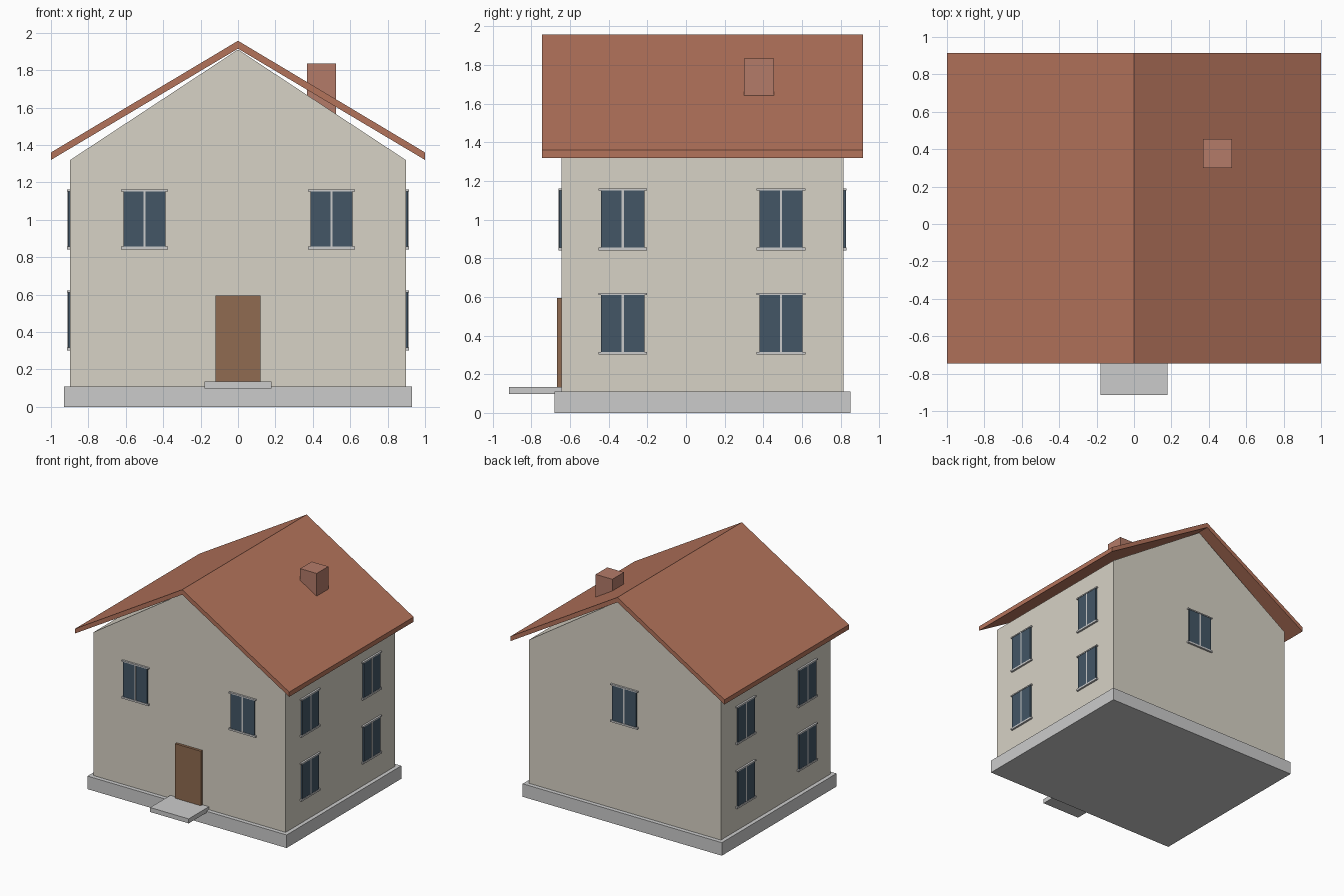
import bpy, bmesh
from math import radians
from mathutils import Matrix, Vector

if "Cube" in bpy.data.objects:
    bpy.data.objects.remove(bpy.data.objects["Cube"])


def finish(name, bm, color=None):
    bmesh.ops.recalc_face_normals(bm, faces=bm.faces)
    mesh = bpy.data.meshes.new(name)
    bm.to_mesh(mesh)
    bm.free()
    obj = bpy.data.objects.new(name, mesh)
    bpy.context.collection.objects.link(obj)
    if color:
        mat = bpy.data.materials.new(name + "_colour")
        # convert screen colour to linear
        mat.diffuse_color = [c ** 2.2 for c in color] + [1]
        mat.use_nodes = True
        mat.node_tree.nodes["Principled BSDF"].inputs["Base Color"].default_value = mat.diffuse_color
        mesh.materials.append(mat)
    return obj


def add_box(bm, lo, hi, frame=Matrix()):
    lo, hi = Vector(lo), Vector(hi)
    m = frame @ Matrix.Translation((lo + hi) / 2) @ Matrix.Diagonal((*(hi - lo), 1))
    bmesh.ops.create_cube(bm, size=1, matrix=m)


def box(name, lo, hi, color=None):
    bm = bmesh.new()
    add_box(bm, lo, hi)
    return finish(name, bm, color)


def prism(name, profile, y0, y1, color):
    # extrude an x-z outline along y
    bm = bmesh.new()
    face = bm.faces.new([bm.verts.new((x, y0, z)) for x, z in profile])
    ext = bmesh.ops.extrude_face_region(bm, geom=[face])["geom"]
    moved = [v for v in ext if isinstance(v, bmesh.types.BMVert)]
    bmesh.ops.translate(bm, verts=moved, vec=(0, y1 - y0, 0))
    return finish(name, bm, color)


WALL = (0.84, 0.82, 0.77)
ROOF = (0.70, 0.45, 0.36)
CHIMNEY = (0.70, 0.48, 0.41)
DOOR = (0.56, 0.42, 0.32)
GLASS = (0.27, 0.34, 0.40)
WX, WY0, WY1 = 0.897, -0.645, 0.815

# Plinth and gabled body
box("plinth", (-0.93, -0.68, 0), (0.93, 0.85, 0.11))
prism("walls", [(-WX, 0.11), (WX, 0.11), (WX, 1.32), (0, 1.91), (-WX, 1.32)],
      WY0, WY1, WALL)

# Overhanging roof and chimney
prism("roof", [(-1, 1.32), (0, 1.915), (1, 1.32), (1, 1.36), (0, 1.957), (-1, 1.36)],
      -0.745, 0.915, ROOF)
box("chimney", (0.37, 0.30, 1.5), (0.525, 0.455, 1.835), CHIMNEY)

# Door and step
box("door", (-0.12, WY0 - 0.022, 0.11), (0.12, WY0 + 0.01, 0.595), DOOR)
box("door_step", (-0.18, -0.915, 0.097), (0.18, -0.645, 0.135))

# Windows: wall position, facing angle and centre height
LOW, HIGH = 0.463, 1.003
windows = [(-0.5, WY0, 0, HIGH), (0.5, WY0, 0, HIGH), (0, WY1, 180, HIGH)]
for side, angle in ((1, 90), (-1, -90)):
    for y in (-0.328, 0.492):
        for z in (LOW, HIGH):
            windows.append((side * WX, y, angle, z))

# Each window has two panes, a middle bar, a sill and a lintel
panes, bars, sills, lintels = (bmesh.new() for _ in range(4))
for x, y, angle, z in windows:
    f = Matrix.Translation((x, y, z)) @ Matrix.Rotation(radians(angle), 4, 'Z')
    for s in (-1, 1):
        a, b = sorted((s * 0.006, s * 0.112))
        add_box(panes, (a, -0.012, -0.147), (b, 0.01, 0.148), f)
    add_box(bars, (-0.006, -0.014, -0.147), (0.006, 0.01, 0.148), f)
    add_box(sills, (-0.126, -0.016, -0.162), (0.126, 0.01, -0.147), f)
    add_box(lintels, (-0.126, -0.016, 0.148), (0.126, 0.01, 0.158), f)
finish("window_panes", panes, GLASS)
finish("window_bars", bars)
finish("window_sills", sills)
finish("window_lintels", lintels)
